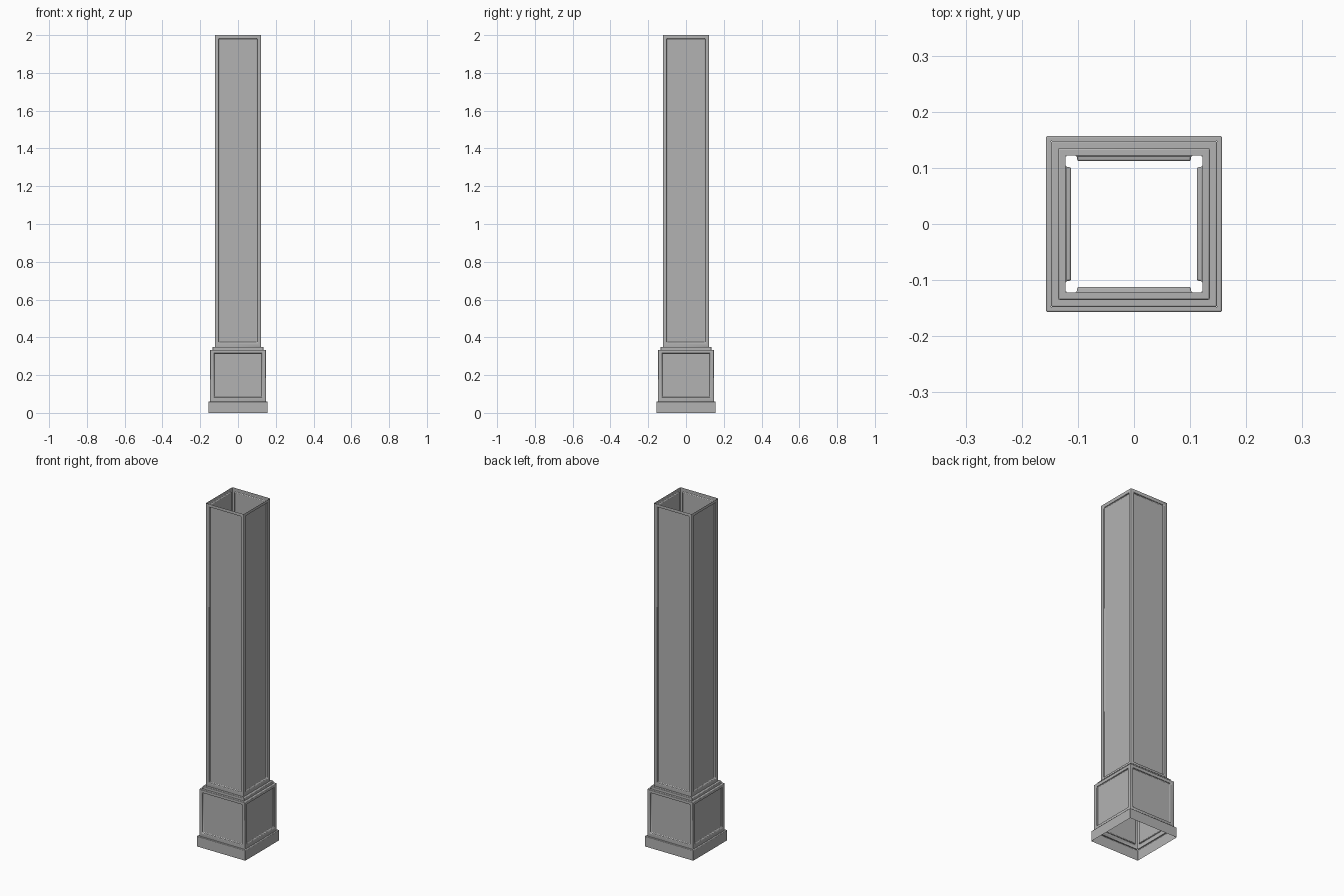
import bpy
import bmesh
import math

cube = bpy.data.objects.get("Cube")
if cube:
    bpy.data.objects.remove(cube, do_unlink=True)

grey = bpy.data.materials.new("plain grey")
grey.use_nodes = True
colour = (0.45, 0.45, 0.45, 1)
grey.diffuse_color = colour
grey.node_tree.nodes["Principled BSDF"].inputs["Base Color"].default_value = colour

LIP = 0.002      # slope of the panel edge
RECESS = 0.010   # panel depth


def square_shell(name, rings, frame=None, shift=0.0):
    """Open square tube through (half width, height) rings, with optional
    recessed panels on the four upright walls."""
    bm = bmesh.new()
    loops = [[bm.verts.new((sx * h, sy * h, z))
              for sx, sy in ((-1, -1), (1, -1), (1, 1), (-1, 1))]
             for h, z in rings]
    walls = []
    for (low, high), (a, b) in zip(zip(loops, loops[1:]), zip(rings, rings[1:])):
        for i in range(4):
            j = (i + 1) % 4
            face = bm.faces.new((low[i], low[j], high[j], high[i]))
            if a[0] == b[0]:
                walls.append(face)
    bm.normal_update()
    if frame:
        # flat border, then the sunken panel
        bmesh.ops.inset_individual(bm, faces=walls, thickness=frame)
        for face in walls:
            for v in face.verts:
                v.co.z += shift
        bmesh.ops.inset_individual(bm, faces=walls, thickness=LIP, depth=-RECESS)
    mesh = bpy.data.meshes.new(name)
    bm.to_mesh(mesh)
    bm.free()
    mesh.materials.append(grey)
    obj = bpy.data.objects.new(name, mesh)
    bpy.context.collection.objects.link(obj)

    # softened edges
    bevel = obj.modifiers.new("soft edges", "BEVEL")
    bevel.width = 0.003
    bevel.segments = 2
    bevel.limit_method = "ANGLE"
    bevel.angle_limit = math.radians(30)

    bpy.ops.object.select_all(action="DESELECT")
    obj.select_set(True)
    bpy.context.view_layer.objects.active = obj
    bpy.ops.object.shade_smooth_by_angle(angle=math.radians(30))
    return obj


# Stepped foot, panelled pedestal, collar and tall panelled shaft
square_shell("plinth", [(0.157, 0), (0.157, 0.06), (0.148, 0.06)])
square_shell("pedestal", [(0.148, 0.06), (0.148, 0.334), (0.135, 0.334)],
             frame=0.028, shift=0.002)
square_shell("collar", [(0.135, 0.334), (0.135, 0.35), (0.122, 0.35)])
square_shell("shaft", [(0.122, 0.35), (0.122, 2.0)], frame=0.028, shift=0.002)
